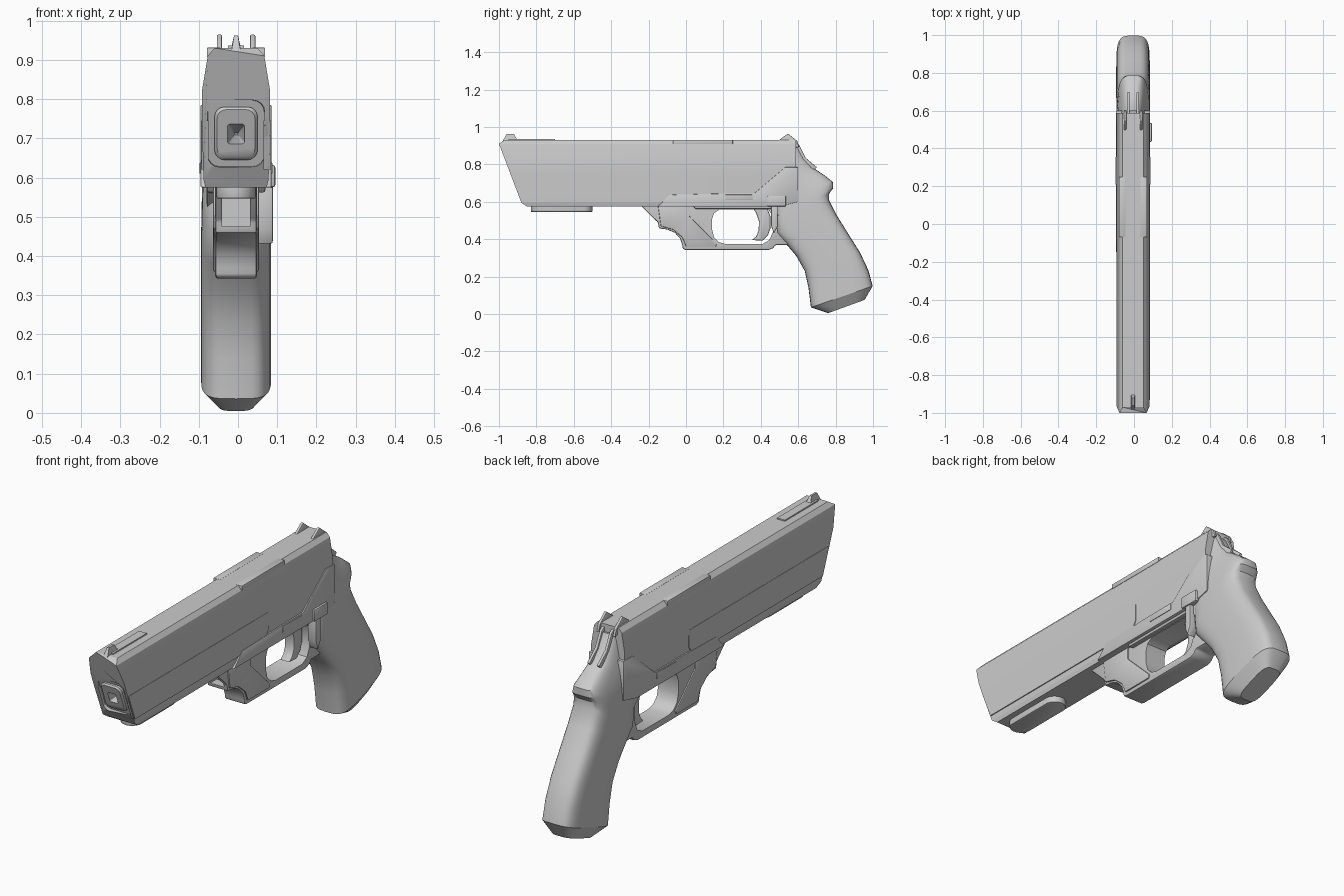
import bpy, bmesh, math

CX = -0.005  # the body sits slightly left of the button side


def loft(name, rings, bevel=0.0, angle=35):
    """Skin a list of equal-length rings and cap both ends."""
    bm = bmesh.new()
    vs = [[bm.verts.new(p) for p in r] for r in rings]
    n = len(vs[0])
    for a, b in zip(vs, vs[1:]):
        for i in range(n):
            j = (i + 1) % n
            bm.faces.new((a[i], a[j], b[j], b[i]))
    bm.faces.new(vs[0][::-1])
    bm.faces.new(vs[-1])
    bmesh.ops.recalc_face_normals(bm, faces=bm.faces)
    me = bpy.data.meshes.new(name)
    bm.to_mesh(me)
    bm.free()
    ob = bpy.data.objects.new(name, me)
    bpy.context.collection.objects.link(ob)
    activate(ob)
    if bevel:
        m = ob.modifiers.new("bevel", 'BEVEL')
        m.width, m.segments, m.limit_method = bevel, 2, 'ANGLE'
        bpy.ops.object.modifier_apply(modifier=m.name)
    bpy.ops.object.shade_smooth_by_angle(angle=math.radians(angle))
    return ob


def activate(ob):
    bpy.ops.object.select_all(action='DESELECT')
    ob.select_set(True)
    bpy.context.view_layer.objects.active = ob


def prism(name, pts, x0, x1, bevel=0.0):
    """Side profile (y, z) extruded across x."""
    return loft(name, [[(CX + x, y, z) for y, z in pts] for x in (x0, x1)], bevel)


def rect(y0, y1, z0, z1):
    return [(y0, z0), (y1, z0), (y1, z1), (y0, z1)]


def cut(ob, cutter):
    activate(ob)
    m = ob.modifiers.new("cut", 'BOOLEAN')
    m.operation, m.solver, m.object = 'DIFFERENCE', 'EXACT', cutter
    bpy.ops.object.modifier_apply(modifier=m.name)
    bpy.data.objects.remove(cutter, do_unlink=True)
    activate(ob)
    bpy.ops.object.shade_smooth_by_angle(angle=math.radians(35))


def front_y(z):
    """Slanted muzzle face."""
    if z > 0.91:
        return -1 + (z - 0.91) * 1.5
    if z < 0.595:
        return -0.88 + (0.595 - z) * 1.5
    return -0.88 - (z - 0.595) * 0.381


def round_ring(w, z0, z1, r, depth):
    """Rounded rectangle lying parallel to the muzzle face."""
    out = []
    for k, (sx, cz) in enumerate(((1, z1 - r), (-1, z1 - r), (-1, z0 + r), (1, z0 + r))):
        for s in range(5):
            a = math.pi / 2 * (k + s / 4)
            z = cz + r * math.sin(a)
            out.append((CX + sx * (w - r) + r * math.cos(a), front_y(z) + depth, z))
    return out


# Slide and barrel housing
half = [(0.078, 0.575), (0.083, 0.595), (0.087, 0.745), (0.087, 0.82), (0.072, 0.91), (0.055, 0.93)]
section = half + [(-x, z) for x, z in reversed(half)]
slide = loft("slide", [[(CX + x, front_y(z), z) for x, z in section],
                       [(CX + x, 0.588, z) for x, z in section]], angle=10)

# Muzzle: recess, inner frame and tapered bore
cut(slide, loft("cutter", [round_ring(0.075, 0.625, 0.80, 0.03, -0.03),
                           round_ring(0.072, 0.628, 0.797, 0.03, 0.02)]))
muzzle = loft("muzzle_frame", [round_ring(0.055, 0.645, 0.78, 0.025, 0.06),
                               round_ring(0.055, 0.645, 0.78, 0.025, 0.008),
                               round_ring(0.048, 0.652, 0.773, 0.022, 0.0)])
cut(slide, loft("cutter", [round_ring(0.026, 0.68, 0.742, 0.008, -0.03),
                           round_ring(0.004, 0.709, 0.713, 0.001, 0.12)]))
cut(muzzle, loft("cutter", [round_ring(0.026, 0.68, 0.742, 0.008, -0.03),
                            round_ring(0.004, 0.709, 0.713, 0.001, 0.12)]))

# Raised side panels and flush frame plates, mirrored
panel = [(-0.885, 0.62), (0.06, 0.62), (0.09, 0.635), (0.11, 0.665), (0.11, 0.745), (-0.933, 0.745)]
plate = [(-0.15, 0.575), (0.5, 0.575), (0.6, 0.6), (0.6, 0.785), (0.53, 0.785), (0.365, 0.645),
         (0.21, 0.645), (-0.09, 0.638)]
for side, s in (("right", 1), ("left", -1)):
    prism("slide_panel_" + side, panel, s * 0.07, s * 0.0885)
    prism("frame_plate_" + side, plate, s * 0.02, s * 0.0905, 0.003)
    prism("rail_block_" + side, rect(0.21, 0.355, 0.61, 0.638), s * 0.08, s * 0.093, 0.002)
    prism("top_rail_" + side, rect(-0.07, 0.25, 0.908, 0.931), s * 0.04, s * 0.074, 0.002)
    # Rear sight blades
    prism("rear_sight_" + side, [(0.49, 0.925), (0.545, 0.965), (0.595, 0.925), (0.605, 0.89), (0.5, 0.9)],
          s * 0.036, s * 0.049, 0.003)
    # Rails beside the tang slot
    prism("tang_rail_" + side, [(0.58, 0.92), (0.605, 0.905), (0.64, 0.835), (0.70, 0.785), (0.66, 0.75), (0.58, 0.82)],
          s * 0.018, s * 0.032, 0.004)

# Front sight and top rib
prism("top_rib", rect(-0.95, -0.70, 0.925, 0.936), -0.02, 0.02)
loft("front_sight", [[(CX + x * w, y, z) for x, y, z in
     ((-1, -0.985, 0.915), (1, -0.985, 0.915), (1, -0.90, 0.928), (-1, -0.90, 0.928))] if w > 0.01 else
     [(CX + x * w, y, 0.962) for x, y in ((-1, -0.96), (1, -0.96), (1, -0.92), (-1, -0.92))]
     for w in (0.013, 0.005)])

# Pad under the barrel
pad = []
for k in range(24):
    a = 2 * math.pi * (k + 0.5) / 24
    pad.append((CX + 0.05 * math.cos(a), (-0.55 if math.sin(a) > 0 else -0.78) + 0.05 * math.sin(a)))
loft("barrel_pad", [[(x, y, z) for x, y in pad] for z in (0.546, 0.60)], 0.004)

# Trigger guard with its finger opening
guard = prism("trigger_guard",
              [(-0.24, 0.578), (-0.15, 0.49), (-0.145, 0.458), (-0.10, 0.452), (-0.06, 0.435), (-0.032, 0.405),
               (-0.02, 0.37), (-0.017, 0.348), (0.0, 0.342), (0.44, 0.342), (0.465, 0.352), (0.48, 0.37),
               (0.56, 0.37), (0.56, 0.60), (-0.22, 0.60)], -0.053, 0.053, 0.007)
cut(guard, prism("cutter",
                 [(0.14, 0.45), (0.15, 0.41), (0.175, 0.385), (0.21, 0.375), (0.41, 0.375), (0.445, 0.395),
                  (0.465, 0.44), (0.465, 0.52), (0.44, 0.56), (0.18, 0.56), (0.15, 0.54), (0.14, 0.51)], -0.2, 0.2))
cut(guard, prism("cutter", rect(-0.4, -0.10, 0.475, 0.571), -0.036, 0.036))
for side, s in (("right", 1), ("left", -1)):
    prism("guard_cheek_" + side, [(-0.15, 0.58), (-0.135, 0.47), (-0.07, 0.452), (-0.02, 0.41), (0.0, 0.36),
                                  (0.16, 0.36), (0.165, 0.378), (0.02, 0.52), (0.02, 0.58)],
          s * 0.04, s * 0.059, 0.005)
prism("guard_bridge", [(0.02, 0.60), (0.05, 0.562), (0.46, 0.562), (0.52, 0.50), (0.56, 0.60)], -0.075, 0.075, 0.006)

# Trigger
prism("trigger", [(0.35, 0.58), (0.375, 0.54), (0.39, 0.495), (0.388, 0.445), (0.375, 0.415), (0.352, 0.396),
                  (0.41, 0.392), (0.438, 0.42), (0.452, 0.46), (0.452, 0.52), (0.43, 0.58)], -0.025, 0.025, 0.006)

# Grip: (front y, z), (back y, z), front half width, back half width
grip_sections = [
    (0.76, 0.005, 0.955, 0.076, 0.05, 0.05), (0.668, 0.036, 0.998, 0.15, 0.09, 0.088),
    (0.655, 0.14, 0.975, 0.235, 0.09, 0.088), (0.635, 0.23, 0.93, 0.33, 0.09, 0.088),
    (0.59, 0.31, 0.87, 0.425, 0.09, 0.088), (0.535, 0.375, 0.805, 0.53, 0.09, 0.088),
    (0.485, 0.43, 0.765, 0.61, 0.09, 0.086), (0.475, 0.52, 0.766, 0.645, 0.09, 0.082),
    (0.48, 0.60, 0.787, 0.672, 0.09, 0.075), (0.48, 0.65, 0.787, 0.705, 0.09, 0.065),
    (0.48, 0.70, 0.74, 0.742, 0.09, 0.052), (0.48, 0.75, 0.675, 0.785, 0.088, 0.045),
    (0.48, 0.81, 0.635, 0.83, 0.084, 0.04), (0.48, 0.88, 0.60, 0.895, 0.07, 0.038)]
rings = []
for fy, fz, by, bz, wf, wb in grip_sections:
    ring = []
    for k in range(32):
        a = 2 * math.pi * k / 32
        c, s = math.cos(a), math.sin(a)
        t = 0.5 + 0.5 * math.copysign(abs(c) ** 0.55, c)
        x = math.copysign(abs(s) ** 0.5, s) * (wf + (wb - wf) * t)
        ring.append((CX + x, fy + (by - fy) * t, fz + (bz - fz) * t))
    rings.append(ring)
grip = loft("grip", rings, angle=32)

# Release button and lever on the right side
prism("release_button", rect(0.435, 0.535, 0.575, 0.632), 0.07, 0.10, 0.006)
prism("release_lever", [(0.455, 0.60), (0.455, 0.47), (0.47, 0.43), (0.49, 0.47), (0.49, 0.60)], 0.05, 0.094, 0.004)
